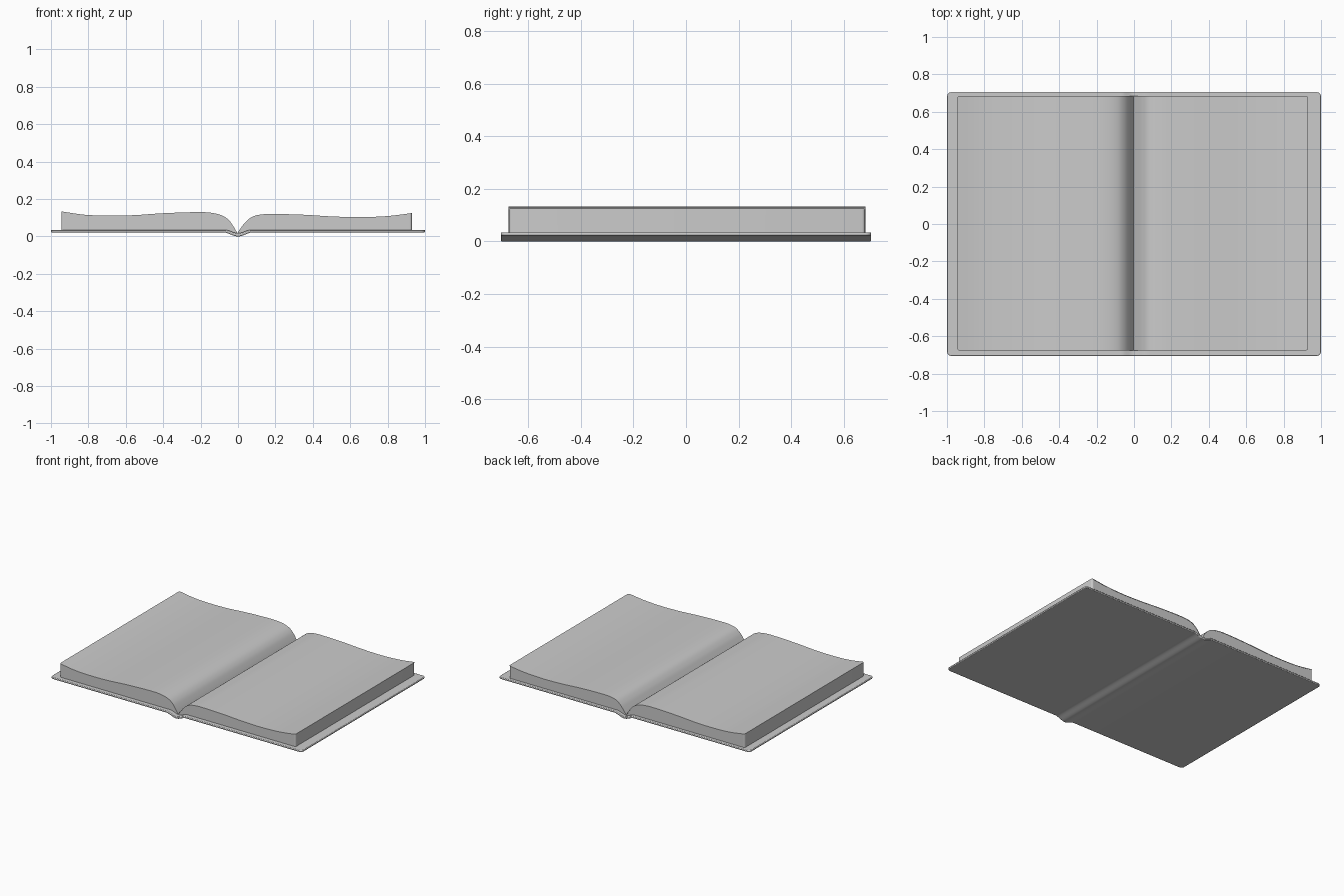
import bpy, bmesh, math

cube = bpy.data.objects.get("Cube")
if cube:
    bpy.data.objects.remove(cube, do_unlink=True)

grey = bpy.data.materials.new("light grey")
grey.use_nodes = True
colour = (0.6, 0.6, 0.6, 1)
grey.diffuse_color = colour
grey.node_tree.nodes["Principled BSDF"].inputs["Base Color"].default_value = colour


def smooth_curve(points, steps=6):
    """Catmull-Rom curve through (x, z) points."""
    pts = [points[0]] + points + [points[-1]]
    out = []
    for a, b, c, d in zip(pts, pts[1:], pts[2:], pts[3:]):
        for i in range(steps):
            t = i / steps
            out.append(tuple(0.5 * (2 * q + (r - p) * t + (2 * p - 5 * q + 4 * r - s) * t ** 2
                                    + (3 * q - p - 3 * r + s) * t ** 3)
                             for p, q, r, s in zip(a, b, c, d)))
    return out + [points[-1]]


def curved_slab(name, section, y0, y1, round_ends, radius, rim=0):
    """Solid between upper and lower heights (x, top, bottom), drawn out along y."""
    bm = bmesh.new()
    rows = [[bm.verts.new(p) for p in ((x, y0, lo), (x, y1, lo), (x, y1, hi), (x, y0, hi))]
            for x, hi, lo in section]
    for a, b in zip(rows, rows[1:]):
        for i in range(4):
            j = (i + 1) % 4
            bm.faces.new((a[i], a[j], b[j], b[i]))
    bm.faces.new(rows[0])
    bm.faces.new(rows[-1][::-1])
    bmesh.ops.recalc_face_normals(bm, faces=bm.faces)
    # Round the upright corners at the chosen ends
    corners = [bm.edges.get((rows[e][i], rows[e][j])) for e in round_ends for i, j in ((0, 3), (1, 2))]
    bmesh.ops.bevel(bm, geom=corners, offset=radius, segments=5, profile=0.5, affect='EDGES')
    mesh = bpy.data.meshes.new(name)
    bm.to_mesh(mesh)
    bm.free()
    mesh.materials.append(grey)
    obj = bpy.data.objects.new(name, mesh)
    bpy.context.collection.objects.link(obj)
    if rim:
        bevel = obj.modifiers.new("soft rim", 'BEVEL')
        bevel.width, bevel.segments = rim, 2
        bevel.limit_method, bevel.angle_limit = 'ANGLE', math.radians(50)
    bpy.ops.object.select_all(action='DESELECT')
    obj.select_set(True)
    bpy.context.view_layer.objects.active = obj
    bpy.ops.object.shade_smooth_by_angle(angle=math.radians(40))
    return obj


def dip(x, width, depth):
    """Drop of the spine below the flat boards."""
    return depth * 0.5 * (1 + math.cos(math.pi * min(abs(x) / width, 1)))


# Cover: two flat boards joined by a sunken spine
cover_xs = [-1, -0.95] + [i * 0.01 for i in range(-8, 9)] + [0.95, 1]
cover = [(x, 0.035 - dip(x, 0.07, 0.018), 0.022 - dip(x, 0.08, 0.022)) for x in cover_xs]
curved_slab("cover", cover, -0.705, 0.705, (0, -1), 0.022, rim=0.004)

# Page halves: wavy tops that roll down into the gutter
gutter = (-0.004, 0.018)
left_top = [gutter, (-0.025, 0.055), (-0.05, 0.088), (-0.085, 0.112), (-0.14, 0.126), (-0.22, 0.13),
            (-0.4, 0.124), (-0.55, 0.114), (-0.68, 0.111), (-0.82, 0.116), (-0.945, 0.134)]
right_top = [gutter, (0.02, 0.052), (0.045, 0.082), (0.08, 0.107), (0.13, 0.118), (0.2, 0.12),
             (0.35, 0.116), (0.5, 0.107), (0.65, 0.103), (0.8, 0.109), (0.93, 0.125)]

for side, top in (("right", left_top), ("left", right_top)):
    curve = smooth_curve(top)
    leaf = 0.003
    block = [(x, z - leaf, min(0.034 - dip(x, 0.07, 0.02), z - leaf - 0.001)) for x, z in curve]
    curved_slab(side + "_page_block", block, -0.674, 0.682, (-1,), 0.012)
    # Top leaf lying on the block
    sheet = [(x, z, z - leaf) for x, z in curve]
    curved_slab(side + "_top_leaf", sheet, -0.676, 0.684, (-1,), 0.012)
